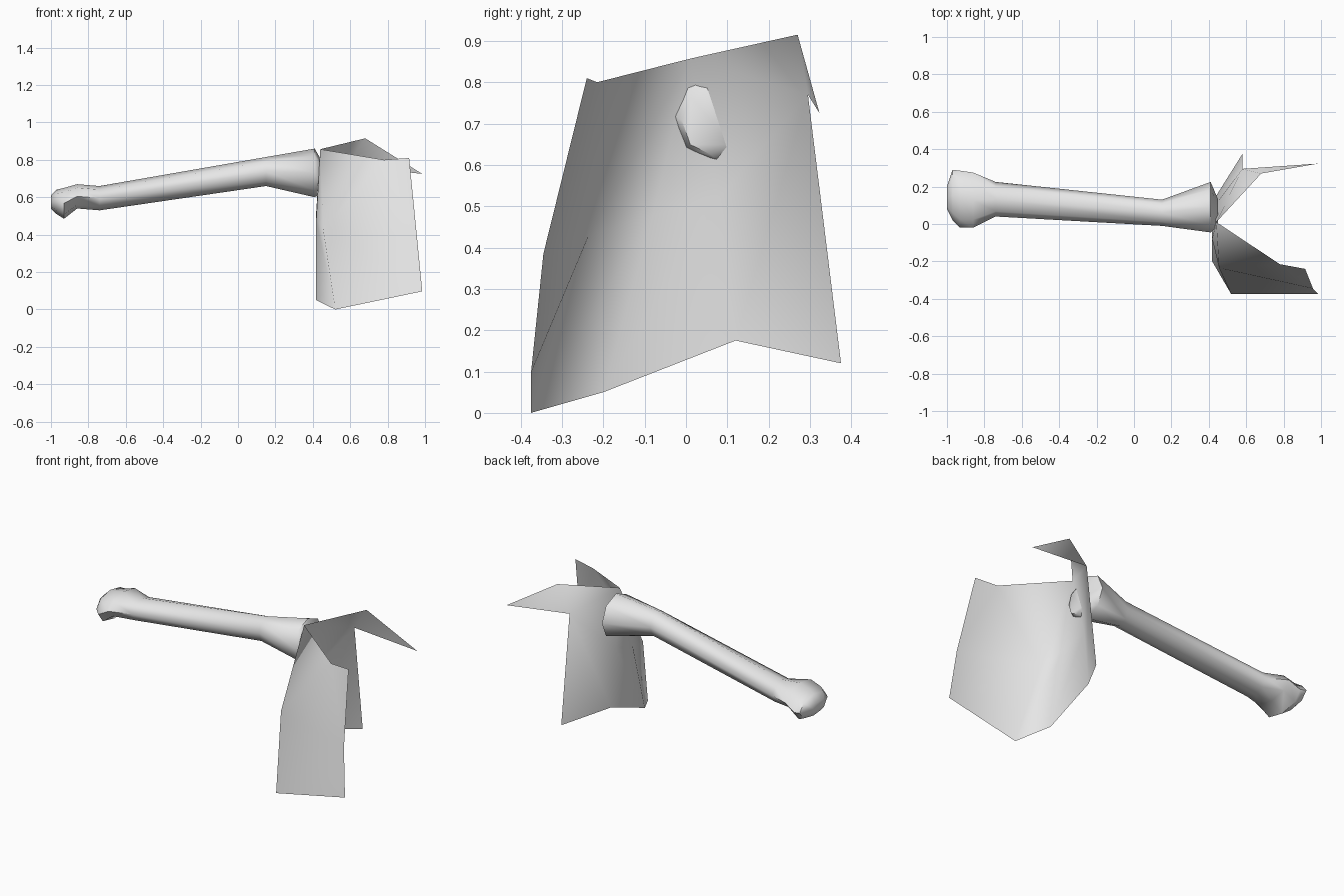
import bpy, bmesh, math

cube = bpy.data.objects.get("Cube")
if cube:
    bpy.data.objects.remove(cube, do_unlink=True)

grey = bpy.data.materials.new("plain_grey")
grey.use_nodes = True
COLOUR = (0.8, 0.8, 0.8, 1)
grey.diffuse_color = COLOUR
grey.node_tree.nodes["Principled BSDF"].inputs["Base Color"].default_value = COLOUR


def finish(bm, name, angle, fix_normals=True):
    """Turn a bmesh into a smooth-shaded object."""
    if fix_normals:
        bmesh.ops.recalc_face_normals(bm, faces=bm.faces)
    mesh = bpy.data.meshes.new(name)
    bm.to_mesh(mesh)
    bm.free()
    mesh.materials.append(grey)
    ob = bpy.data.objects.new(name, mesh)
    bpy.context.collection.objects.link(ob)
    bpy.ops.object.select_all(action='DESELECT')
    ob.select_set(True)
    bpy.context.view_layer.objects.active = ob
    bpy.ops.object.shade_smooth_by_angle(angle=math.radians(angle))
    return ob


def loft(name, sections, sides):
    """Skin rings given as (x, y min, y max, z min, z max)."""
    bm = bmesh.new()
    rings = []
    for x, y0, y1, z0, z1 in sections:
        ring = []
        for i in range(sides):
            a = 2 * math.pi * i / sides
            ring.append(bm.verts.new((x, (y0 + y1) / 2 + (y1 - y0) / 2 * math.cos(a),
                                      (z0 + z1) / 2 + (z1 - z0) / 2 * math.sin(a))))
        rings.append(ring)
    for a, b in zip(rings, rings[1:]):
        for i in range(sides):
            j = (i + 1) % sides
            bm.faces.new((a[i], a[j], b[j], b[i]))
    bm.faces.new(rings[0])
    bm.faces.new(rings[-1])
    return finish(bm, name, 60)


# Long limb with a knobbed end and a flared end
loft("limb", [
    (-1.00, 0.08, 0.20, 0.54, 0.61),
    (-0.97, 0.02, 0.29, 0.51, 0.64),
    (-0.93, -0.02, 0.285, 0.485, 0.65),
    (-0.86, -0.02, 0.275, 0.54, 0.67),
    (-0.74, 0.04, 0.225, 0.53, 0.66),
    (0.15, -0.01, 0.13, 0.66, 0.815),
    (0.41, -0.045, 0.225, 0.60, 0.86),
    (0.45, -0.01, 0.13, 0.625, 0.79),
], 8)

# Open folded sheet hanging around the flared end
P = {
    "apex": (0.44, 0.01, 0.857),
    "front_top": (0.78, -0.215, 0.80), "front_tip": (0.915, -0.24, 0.81),
    "crease": (0.455, -0.235, 0.43), "front_mid": (0.957, -0.345, 0.385),
    "front_low": (0.52, -0.375, 0.0), "front_end": (0.985, -0.375, 0.097),
    "spine_a": (0.418, -0.08, 0.48), "spine_b": (0.418, 0.08, 0.52),
    "low_a": (0.418, -0.20, 0.05), "low_b": (0.42, 0.12, 0.175),
    "back_top": (0.68, 0.27, 0.915), "back_tip": (0.985, 0.323, 0.725),
    "back_notch": (0.58, 0.295, 0.77), "back_low": (0.58, 0.375, 0.12),
}
FACES = [
    "apex crease front_top", "front_top crease front_mid", "front_top front_mid front_tip",
    "crease front_low front_end front_mid",
    "apex spine_a crease", "spine_a low_a front_low crease",
    "apex spine_b spine_a", "spine_b low_b low_a spine_a",
    "apex back_notch spine_b", "back_notch back_low low_b spine_b",
    "apex back_top back_notch", "back_top back_tip back_notch",
]
bm = bmesh.new()
verts = {k: bm.verts.new(co) for k, co in P.items()}
for f in FACES:
    bm.faces.new([verts[k] for k in f.split()])
finish(bm, "folded_sheet", 60, fix_normals=False)
